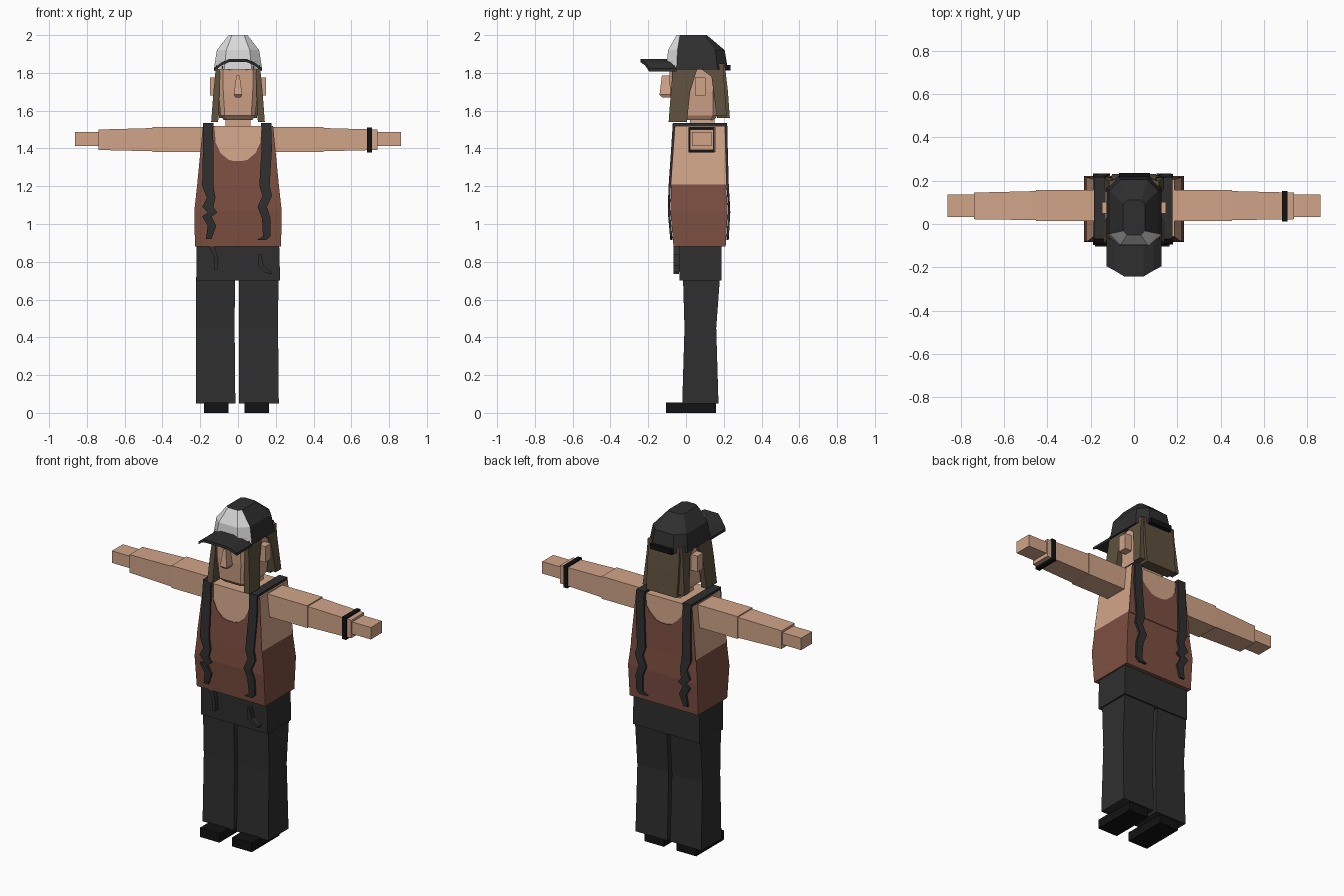
import bpy, bmesh
from mathutils import Vector

if "Cube" in bpy.data.objects:
    bpy.data.objects.remove(bpy.data.objects["Cube"])


def mat(name, r, g, b):
    m = bpy.data.materials.new(name)
    m.diffuse_color = (r, g, b, 1)
    m.use_nodes = True
    m.node_tree.nodes["Principled BSDF"].inputs["Base Color"].default_value = m.diffuse_color
    return m


SKIN = mat("skin", 0.64, 0.375, 0.25)
SHIRT = mat("rust_shirt", 0.205, 0.078, 0.054)
DARK = mat("charcoal_cloth", 0.028, 0.028, 0.029)
BLACK = mat("black", 0.006, 0.006, 0.006)
HAIR = mat("brown_hair", 0.112, 0.082, 0.048)
WHITE = mat("pale_grey", 0.70, 0.70, 0.70)


def make(name, bm, *mats, rule=None):
    bmesh.ops.recalc_face_normals(bm, faces=bm.faces)
    bm.normal_update()
    if rule:
        for f in bm.faces:
            f.material_index = rule(f)
    me = bpy.data.meshes.new(name)
    bm.to_mesh(me)
    bm.free()
    for m in mats:
        me.materials.append(m)
    ob = bpy.data.objects.new(name, me)
    bpy.context.collection.objects.link(ob)
    return ob


def loft(name, rings, *mats, rule=None):
    """Skin a list of equal-length point rings and cap both ends."""
    bm = bmesh.new()
    vs = [[bm.verts.new(p) for p in r] for r in rings]
    n = len(vs[0])
    for a, b in zip(vs, vs[1:]):
        for i in range(n):
            j = (i + 1) % n
            bm.faces.new((a[i], a[j], b[j], b[i]))
    bm.faces.new(vs[0])
    bm.faces.new(vs[-1])
    return make(name, bm, *mats, rule=rule)


def rect(z, x0, x1, y0, y1, c=0):
    """Horizontal ring, with corners cut by c."""
    if not c:
        return [(x0, y0, z), (x1, y0, z), (x1, y1, z), (x0, y1, z)]
    return [(x0 + c, y0, z), (x1 - c, y0, z), (x1, y0 + c, z), (x1, y1 - c, z),
            (x1 - c, y1, z), (x0 + c, y1, z), (x0, y1 - c, z), (x0, y0 + c, z)]


def box(name, m, x0, x1, y0, y1, z0, z1):
    return loft(name, [rect(z0, x0, x1, y0, y1), rect(z1, x0, x1, y0, y1)], m)


# Torso levels: z, half width, front y, back y
TORSO = [(0.88, .228, -.066, .210), (1.07, .231, -.083, .221),
         (1.21, .216, -.078, .212), (1.52, .186, -.056, .204)]


def surf(z, back):
    """y of the torso's front or back surface at height z."""
    k = 3 if back else 2
    for a, b in zip(TORSO, TORSO[1:]):
        if z <= b[0]:
            break
    t = min(1, max(0, (z - a[0]) / (b[0] - a[0])))
    return a[k] + t * (b[k] - a[k])


def ribbon(name, pts, back, lift, thick, m, y=None):
    """Flat strip through (x, z, width) points, laid on the torso."""
    s = 1 if back else -1
    rings = []
    for x, z, w in pts:
        y0 = (surf(z, back) if y is None else y) + s * lift
        y1 = y0 + s * thick
        rings.append([(x - w / 2, y0, z), (x + w / 2, y0, z),
                      (x + w / 2, y1, z), (x - w / 2, y1, z)])
    return loft(name, rings, m)


# Shoes, legs, hips
for side, s in (("left", 1), ("right", -1)):
    x0, x1 = (.035, .165) if s > 0 else (-.18, -.05)
    box(side + "_shoe", BLACK, x0, x1, -.105, .16, 0, .055)
    a, b = (.004, .216) if s > 0 else (-.222, -.014)
    loft(side + "_leg", [rect(.05, a, b, -.02, .172), rect(.45, a, b - .004, -.008, .16),
                         rect(.72, a, b - .002, -.016, .18)], DARK)
loft("hips", [rect(.70, -.221, .223, -.035, .187), rect(.89, -.221, .218, -.038, .187)], DARK)

# Torso: shirt below the armholes, bare skin above
loft("torso", [rect(z, -h, h, a, b) for z, h, a, b in TORSO], SKIN, SHIRT,
     rule=lambda f: int(f.calc_center_median().z < 1.21))

# Shirt front and back with a scooped neckline
for back in (False, True):
    up = .04 if back else 0
    scoop = [(.125, 1.52), (.118, 1.43 + up / 2), (.092, 1.375 + up),
             (.05, 1.34 + up), (.02, 1.333 + up)]
    half = scoop + [(0, 1.333 + up)]
    bm = bmesh.new()
    s = 1 if back else -1
    for sx in (-1, 1):
        outer = [(0, 1.205), (.216, 1.205), (.186, 1.52)]
        loop = [(sx * x, z) for x, z in outer + half]
        rows = [[bm.verts.new((x, surf(z, back) + s * d, z)) for x, z in loop] for d in (-.002, .004)]
        n = len(loop)
        for i in range(n):
            j = (i + 1) % n
            bm.faces.new((rows[0][i], rows[0][j], rows[1][j], rows[1][i]))
        bm.faces.new(rows[0])
        bm.faces.new(rows[1])
    make("shirt_back" if back else "shirt_front", bm, SHIRT)

# Suspenders: straight over the shoulder, then twisting loose ends
LEFT = [(.150, 1.535, .05), (.152, 1.40, .055), (.140, 1.20, .055), (.155, 1.15, .05),
        (.128, 1.09, .05), (.150, 1.03, .045), (.152, .935, .04), (.125, .915, .05)]
RIGHT = [(-.158, 1.535, .052), (-.158, 1.40, .055), (-.160, 1.20, .06), (-.142, 1.14, .045),
         (-.160, 1.09, .06), (-.135, 1.06, .05), (-.165, 1.04, .05), (-.138, .99, .045),
         (-.155, .92, .03)]
for side, pts in (("left", LEFT), ("right", RIGHT)):
    for back in (False, True):
        ribbon(f"{side}_suspender_{'back' if back else 'front'}", pts, back, .002, .012, DARK)
    x = pts[0][0]
    box(side + "_suspender_top", DARK, x - .027, x + .027, -.07, .218, 1.515, 1.535)
# Loose strap ends hanging on the hips
ribbon("right_strap_end", [(-.15, .905, .03), (-.135, .87, .03), (-.118, .83, .02),
                           (-.118, .76, .02)], False, 0, .03, DARK, -.036)
ribbon("left_strap_end", [(.115, .84, .015), (.12, .78, .03), (.16, .745, .04),
                          (.175, .735, .01)], False, 0, .03, DARK, -.036)

# Arms
for side, s in (("left", 1), ("right", -1)):
    def seg(name, m, x0, x1, a, b):
        loft(f"{side}_{name}", [[(s * x, y, z) for y, z in ((p[0], p[2]), (p[1], p[2]), (p[1], p[3]), (p[0], p[3]))]
                                for x, p in ((x0, a), (x1, b))], m)
    seg("upper_arm", SKIN, .17, .452, (.014, .156, 1.38, 1.514), (.014, .156, 1.38, 1.514))
    seg("forearm", SKIN, .45, .738, (.018, .152, 1.385, 1.508), (.022, .145, 1.392, 1.50))
    seg("hand", SKIN, .73, .862, (.032, .136, 1.414, 1.486), (.032, .136, 1.414, 1.486))
    if s > 0:
        seg("wristband", BLACK, .684, .71, (.012, .152, 1.378, 1.51), (.012, .152, 1.378, 1.51))

# Neck, head, ears, nose, brows
box("neck", SKIN, -.065, .065, .02, .15, 1.50, 1.57)
loft("head", [rect(1.55, -.075, .075, -.05, .15, .02), rect(1.575, -.092, .092, -.075, .165, .022),
              rect(1.70, -.104, .104, -.085, .17, .026), rect(1.86, -.106, .106, -.09, .17, .026)], SKIN)
for side, s in (("left", 1), ("right", -1)):
    box(side + "_ear", SKIN, *sorted((s * .10, s * .148)), .048, .102, 1.68, 1.775)
    loft(side + "_brow", [[(s * x, y, z + d) for y, d in ((-.08, 0), (-.096, 0), (-.096, .016), (-.08, .016))]
                          for x, z in ((.04, 1.812), (.085, 1.822))], HAIR)
loft("nose", [rect(1.67, -.014, .014, -.125, -.08), rect(1.685, -.022, .022, -.14, -.08),
              rect(1.785, -.009, .009, -.128, -.08)], SKIN)

# Hair: front locks, band under the cap, long back
for side, s in (("left", 1), ("right", -1)):
    loft(side + "_front_lock", [rect(1.54, s * .105, s * .142, -.092, .005),
                                rect(1.70, s * .098, s * .130, -.08, .022),
                                rect(1.84, s * .095, s * .116, -.068, .065)], HAIR)
    loft(side + "_back_lock", [rect(1.575, s * .09, s * .138, .162, .215),
                               rect(1.78, s * .09, s * .120, .135, .20),
                               rect(1.85, s * .09, s * .115, .04, .20)], HAIR)
loft("back_hair", [rect(1.56, -.10, .10, .165, .232), rect(1.70, -.105, .105, .155, .222),
                   rect(1.85, -.10, .10, .14, .205)], HAIR)

# Cap crown with pale front panel
loft("cap_crown", [rect(1.818, -.128, .128, -.105, .222, .055),
                   rect(1.92, -.112, .112, -.095, .205, .05),
                   rect(2.0, -.05, .05, -.05, .11, .018)], DARK, WHITE,
     rule=lambda f: int(f.normal.y < -.3))

# Arched brim
brim = [(-.128, -.05, -.195, 1.808), (-.09, -.08, -.215, 1.838), (-.045, -.09, -.242, 1.858),
        (.045, -.09, -.242, 1.858), (.09, -.08, -.215, 1.838), (.128, -.05, -.195, 1.808)]
loft("cap_brim", [[(x, a, z), (x, b, z), (x, b, z + .016), (x, a, z + .016)]
                  for x, a, b, z in brim], DARK)
# Adjuster strap at the back of the cap
box("cap_adjuster", BLACK, -.07, .075, .20, .236, 1.812, 1.842)
